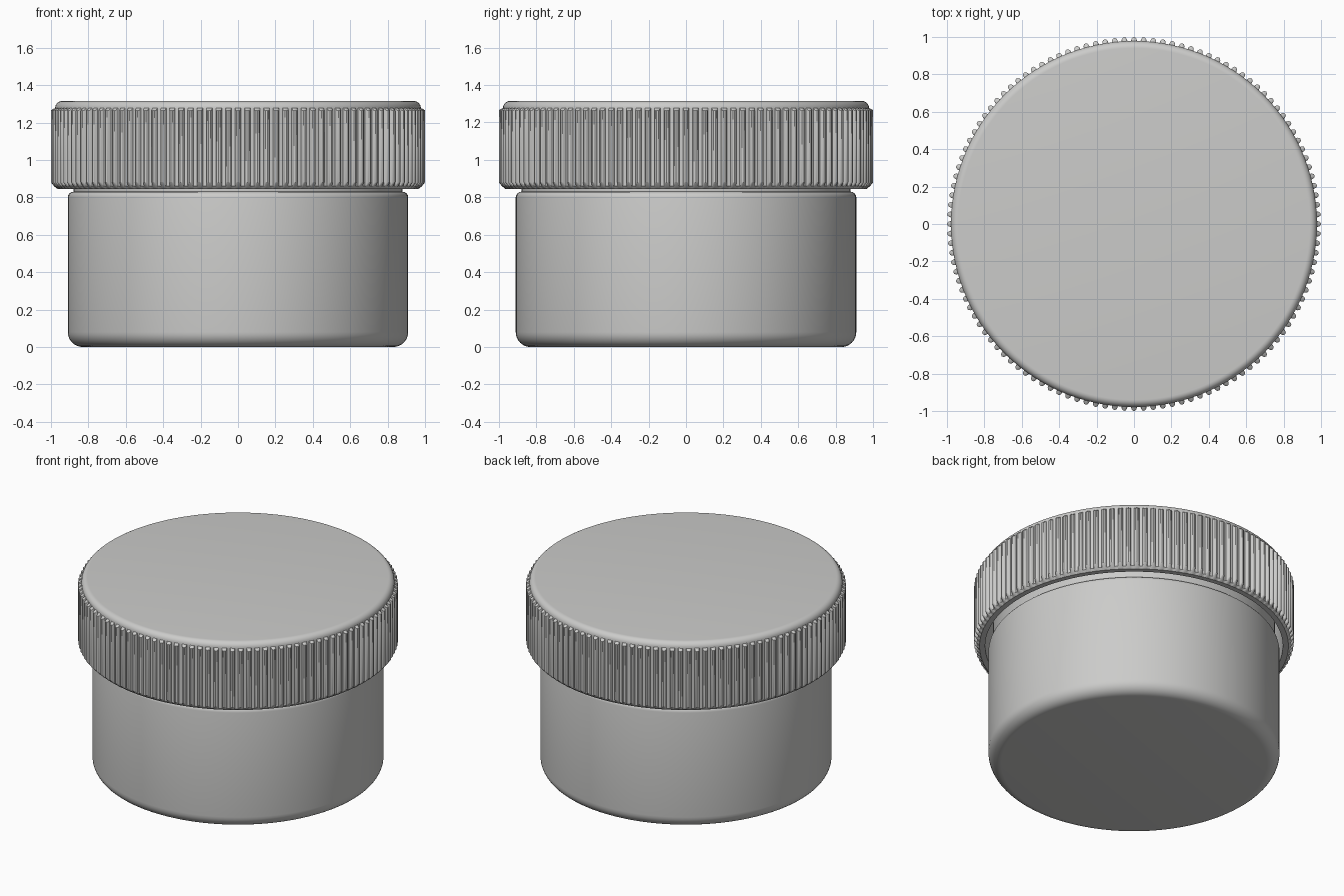
import bpy, bmesh
from math import cos, sin, pi, radians

cube = bpy.data.objects.get("Cube")
if cube:
    bpy.data.objects.remove(cube)

grey = bpy.data.materials.new("light grey plastic")
grey.use_nodes = True
colour = (0.6, 0.6, 0.59, 1)
grey.diffuse_color = colour
grey.node_tree.nodes["Principled BSDF"].inputs["Base Color"].default_value = colour


def arc(cx, cz, r, start, end, steps=6):
    """Points of a rounded edge, from start to end in degrees."""
    return [(cx + r * cos(radians(start + (end - start) * i / steps)),
             cz + r * sin(radians(start + (end - start) * i / steps)))
            for i in range(steps + 1)]


def revolve(name, rows, angles, ripple=None):
    """Skin rings of (radius, z, ripple amount) and cap both ends."""
    bm = bmesh.new()
    rings = []
    for row in rows:
        r, z = row[:2]
        amount = row[2] if len(row) > 2 else 0
        rings.append([bm.verts.new(((r + amount * (ripple[i] if ripple else 0)) * cos(a),
                                    (r + amount * (ripple[i] if ripple else 0)) * sin(a), z))
                      for i, a in enumerate(angles)])
    n = len(angles)
    for low, high in zip(rings, rings[1:]):
        for i in range(n):
            j = (i + 1) % n
            bm.faces.new((low[i], low[j], high[j], high[i]))
    bm.faces.new(rings[0][::-1])
    bm.faces.new(rings[-1])
    bmesh.ops.recalc_face_normals(bm, faces=bm.faces)
    mesh = bpy.data.meshes.new(name)
    bm.to_mesh(mesh)
    bm.free()
    mesh.materials.append(grey)
    obj = bpy.data.objects.new(name, mesh)
    bpy.context.collection.objects.link(obj)
    bpy.ops.object.select_all(action="DESELECT")
    obj.select_set(True)
    bpy.context.view_layer.objects.active = obj
    bpy.ops.object.shade_smooth_by_angle(angle=radians(32))
    return obj


# Jar: rounded base, straight wall, shoulder, neck and hollow inside
around = [2 * pi * i / 128 for i in range(128)]
jar = arc(0.83, 0.08, 0.08, -90, 0, 8)
jar += arc(0.88, 0.8, 0.03, 0, 90, 4)
jar += [(0.88, 1.22), (0.8, 1.22), (0.8, 0.1)]
revolve("jar_body", jar, around)

# Lid: each grip rib is a half-round bead followed by a flat gap
ribs = 120
pitch = 2 * pi / ribs
bead = [(-0.31, 0), (-0.27, 0.5), (-0.16, 0.87), (0, 1),
        (0.16, 0.87), (0.27, 0.5), (0.31, 0)]
angles = [pitch * (k + t) for k in range(ribs) for t, h in bead]
ripple = [h for k in range(ribs) for t, h in bead]

lid = [(0.93, 1.24), (0.93, 0.845), (0.965, 0.845),
       (0.978, 0.86, 0.006), (0.978, 0.88, 0.022),
       (0.978, 1.265, 0.022), (0.978, 1.272, 0.012), (0.978, 1.277)]
lid += arc(0.94, 1.277, 0.038, 15, 90)
revolve("ribbed_lid", lid, angles, ripple)
